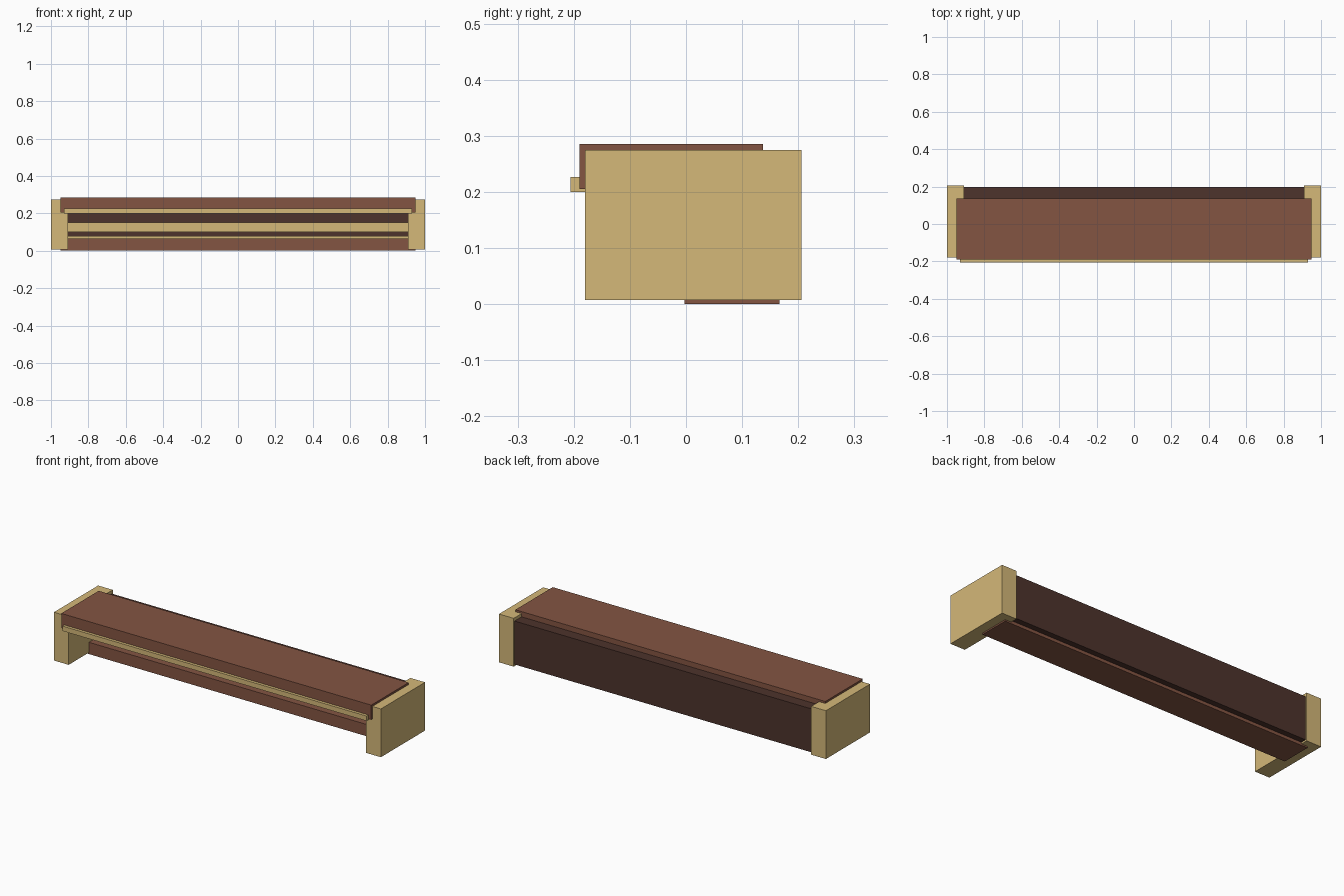
import bpy

if "Cube" in bpy.data.objects:
    bpy.data.objects.remove(bpy.data.objects["Cube"])


def material(name, rgb):
    m = bpy.data.materials.new(name)
    m.diffuse_color = (*rgb, 1)
    m.use_nodes = True
    m.node_tree.nodes["Principled BSDF"].inputs["Base Color"].default_value = m.diffuse_color
    return m


BROWN = material("brown_wood", (0.23, 0.09, 0.055))
DARK = material("dark_wood", (0.075, 0.033, 0.025))
PALE = material("pale_wood", (0.66, 0.48, 0.19))


def box(name, x, y, z, mat):
    """Box from (min, max) ranges along each axis."""
    bpy.ops.mesh.primitive_cube_add(
        size=1, location=[(a + b) / 2 for a, b in (x, y, z)])
    ob = bpy.context.object
    ob.name = name
    ob.scale = [b - a for a, b in (x, y, z)]
    bpy.ops.object.transform_apply(location=False, rotation=False, scale=True)
    ob.data.materials.append(mat)
    return ob


# end blocks
for name, s in (("left_end_block", -1), ("right_end_block", 1)):
    box(name, sorted((s * 0.91, s * 1.0)), (-0.18, 0.206), (0.008, 0.275), PALE)

# top board with a deep front edge, and its pale trim
box("top_board", (-0.948, 0.948), (-0.19, 0.137), (0.205, 0.286), BROWN)
box("top_trim", (-0.93, 0.93), (-0.206, -0.15), (0.2, 0.227), PALE)

# dark back body
box("back_panel", (-0.93, 0.93), (0.12, 0.198), (0.017, 0.257), DARK)

# bottom board and the pale rails above it
box("bottom_board", (-0.948, 0.948), (-0.003, 0.167), (0, 0.065), BROWN)
box("lower_rail", (-0.93, 0.93), (0.08, 0.13), (0.06, 0.079), PALE)
box("middle_rail", (-0.93, 0.93), (0.09, 0.13), (0.1, 0.15), PALE)
